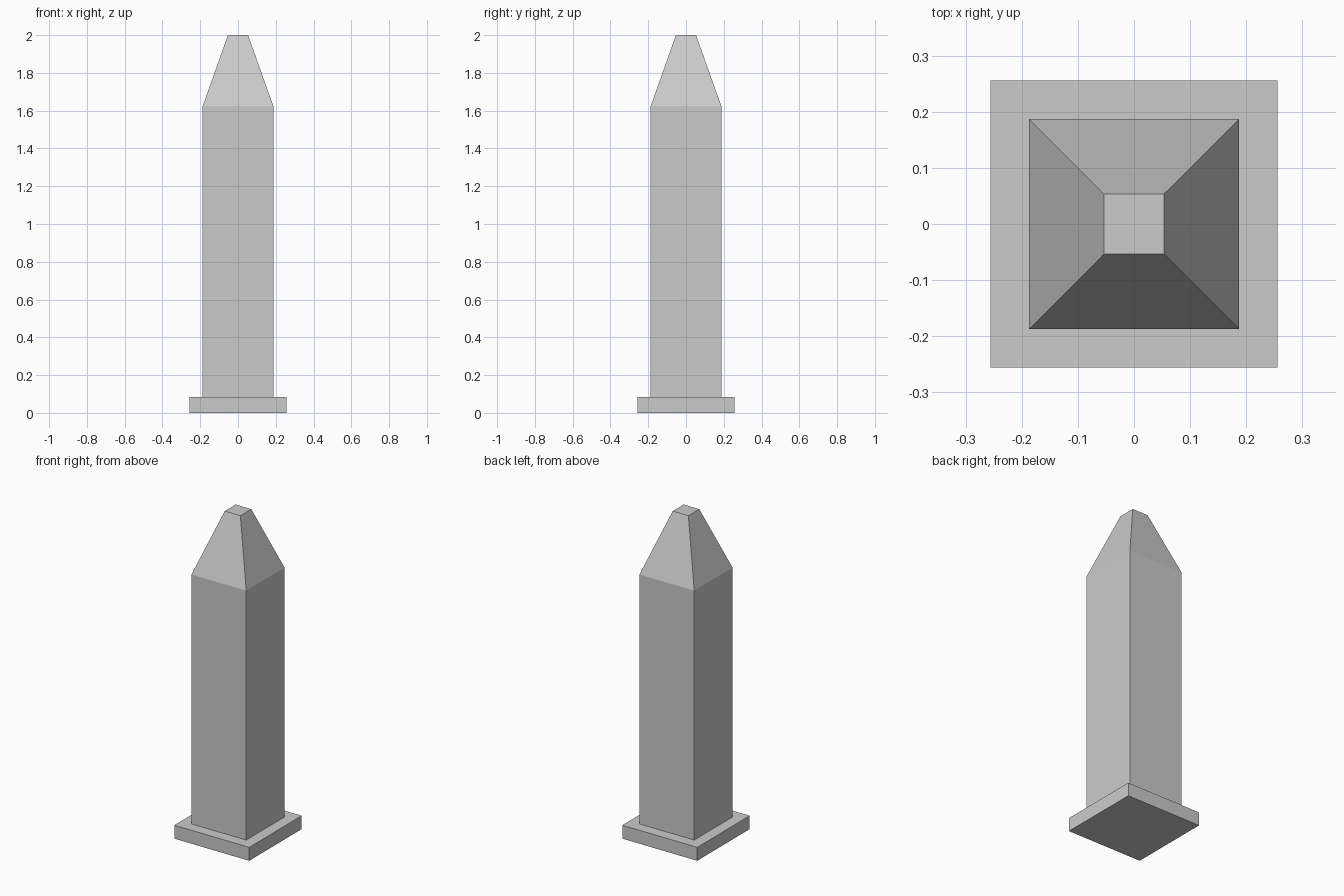
import bpy
import bmesh

if "Cube" in bpy.data.objects:
    bpy.data.objects.remove(bpy.data.objects["Cube"])


def square_loft(name, sections):
    """Closed square solid through (half_width, z) sections."""
    bm = bmesh.new()
    rings = [[bm.verts.new((sx * h, sy * h, z))
              for sx, sy in ((-1, -1), (1, -1), (1, 1), (-1, 1))]
             for h, z in sections]
    for lower, upper in zip(rings, rings[1:]):
        for i in range(4):
            j = (i + 1) % 4
            bm.faces.new((lower[i], lower[j], upper[j], upper[i]))
    bm.faces.new(rings[0][::-1])
    bm.faces.new(rings[-1])
    mesh = bpy.data.meshes.new(name)
    bm.to_mesh(mesh)
    bm.free()
    obj = bpy.data.objects.new(name, mesh)
    bpy.context.collection.objects.link(obj)
    return obj


# Flat square plinth
square_loft("base_plinth", [(0.256, 0.0), (0.256, 0.083)])

# Straight shaft with a tapered, flat-topped cap
square_loft("pillar_shaft", [(0.187, 0.083), (0.187, 1.624), (0.0535, 2.0)])
